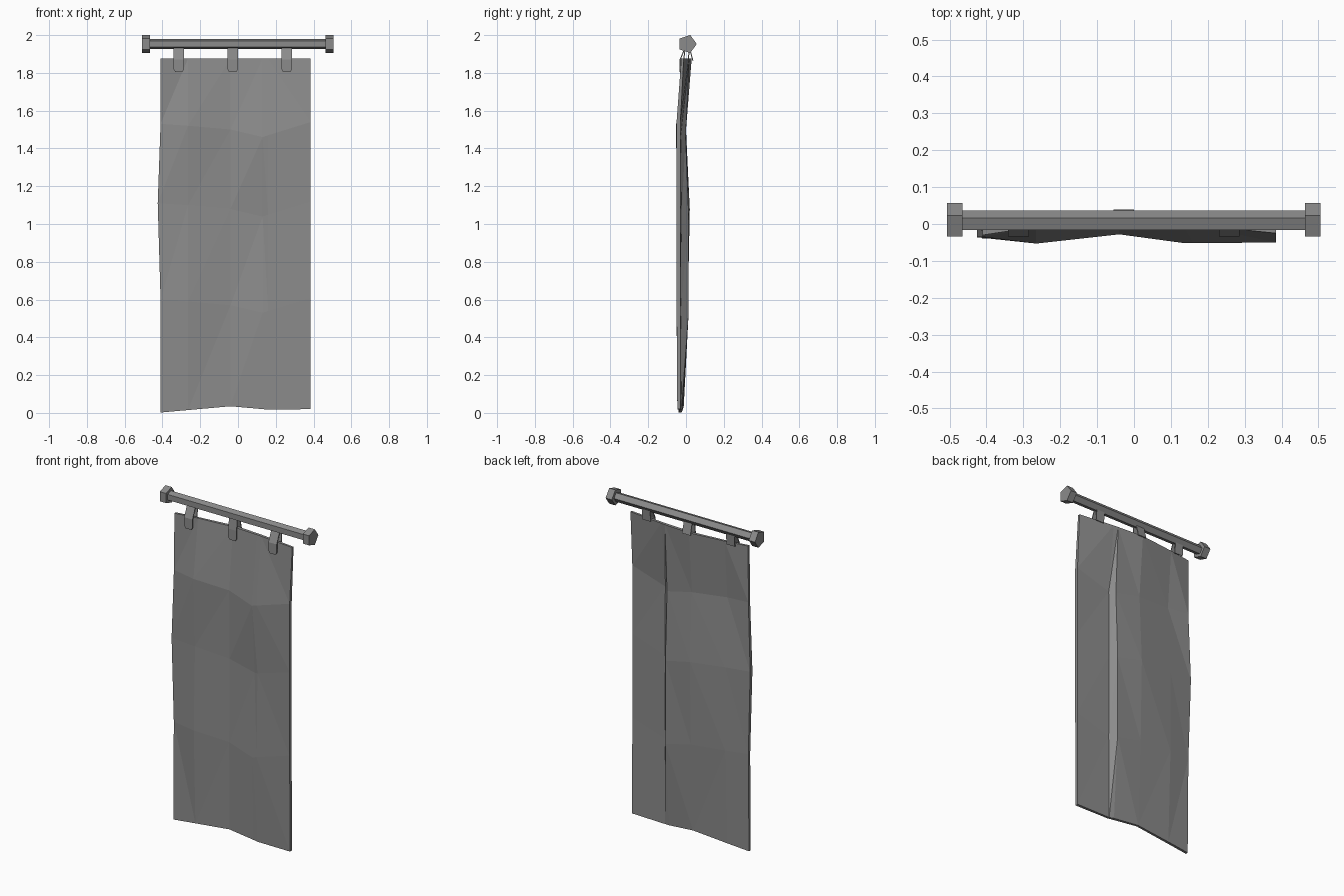
import bpy
import bmesh
from math import cos, sin, tau

if "Cube" in bpy.data.objects:
    bpy.data.objects.remove(bpy.data.objects["Cube"], do_unlink=True)

grey = bpy.data.materials.new("plain grey")
grey.use_nodes = True
colour = (0.26, 0.26, 0.26, 1)
grey.diffuse_color = colour
grey.node_tree.nodes["Principled BSDF"].inputs["Base Color"].default_value = colour


def finish(name, bm):
    """Turn a bmesh into a flat-shaded object with outward normals."""
    bmesh.ops.recalc_face_normals(bm, faces=bm.faces)
    mesh = bpy.data.meshes.new(name)
    bm.to_mesh(mesh)
    bm.free()
    mesh.materials.append(grey)
    obj = bpy.data.objects.new(name, mesh)
    bpy.context.collection.objects.link(obj)
    return obj


def extrude_profile(name, profile, x_start, x_end):
    """Sweep a closed (y, z) profile along x."""
    bm = bmesh.new()
    start = [bm.verts.new((x_start, y, z)) for y, z in profile]
    end = [bm.verts.new((x_end, y, z)) for y, z in profile]
    count = len(profile)
    bm.faces.new(start)
    bm.faces.new(end)
    for i in range(count):
        j = (i + 1) % count
        bm.faces.new((start[i], start[j], end[j], end[i]))
    return finish(name, bm)


def pentagon(radius):
    return [(0.007 + radius * cos(tau * i / 5), 1.953 + radius * sin(tau * i / 5))
            for i in range(5)]


# Five-sided rod with a wider cap on each end
extrude_profile("rod", pentagon(0.029), -0.48, 0.48)
extrude_profile("right_cap", pentagon(0.05), -0.507, -0.465)
extrude_profile("left_cap", pentagon(0.05), 0.463, 0.505)

# Cloth panel: front and back depths in thousandths, rows from top to bottom
columns = [-0.41, -0.265, -0.04, 0.13, 0.16, 0.385]
rows = [1.875, 1.5, 1.08, 0.57, 0.02]
sag = [0.03, 0.02, 0, -0.04, -0.03, 0.04]
hem = [-0.018, -0.005, 0.015, 0, -0.003, 0]
front_depth = [
    [-30, -8, 10, 0, -2, -25],
    [-35, -53, -28, -51, -52, -50],
    [-36, -38, -25, -25, -40, -50],
    [-36, -50, -28, -48, -50, -50],
    [-40, -34, -26, -36, -38, -46],
]
back_depth = [
    [-16, 5, 30, 18, 15, -12],
    [-18, -22, 0, -2, -28, -30],
    [-14, 0, 20, 14, -24, -30],
    [-18, 0, 10, 14, -28, -30],
    [-24, -18, -12, -18, -24, -28],
]


def cloth_point(bm, depth, r, c):
    z = rows[r]
    x = columns[c]
    if r == len(rows) - 1:
        z += hem[c]
    elif r > 0:
        z += sag[c]
    if r == 2 and c == 0:
        x -= 0.015
    return bm.verts.new((x, depth[r][c] / 1000, z))


bm = bmesh.new()
row_ids = range(len(rows))
col_ids = range(len(columns))
sheets = [[[cloth_point(bm, depth, r, c) for c in col_ids] for r in row_ids]
          for depth in (front_depth, back_depth)]
for sheet in sheets:
    for r in row_ids[:-1]:
        for c in col_ids[:-1]:
            bm.faces.new((sheet[r][c], sheet[r][c + 1],
                          sheet[r + 1][c + 1], sheet[r + 1][c]))

# Rim joining the two sheets
front, back = sheets
for r in (0, -1):
    for c in col_ids[:-1]:
        bm.faces.new((front[r][c], front[r][c + 1], back[r][c + 1], back[r][c]))
for c in (0, -1):
    for r in row_ids[:-1]:
        bm.faces.new((front[r][c], front[r + 1][c], back[r + 1][c], back[r][c]))
bmesh.ops.triangulate(bm, faces=bm.faces)
finish("cloth", bm)


def strap(name, x, front_y, back_y):
    """Folded tab: a long front tongue, a fold at the rod and a short back."""
    half = 0.028
    thick = 0.006
    bm = bmesh.new()
    path = [(front_y, 1.805, 0.7), (front_y, 1.82, 1), (front_y, 1.87, 1),
            (-0.004, 1.935, 1), (0.018, 1.935, 1), (back_y, 1.865, 1)]
    pairs = [[bm.verts.new((x + side * half * width, y, z)) for side in (-1, 1)]
             for y, z, width in path]
    for a, b in zip(pairs, pairs[1:]):
        bm.faces.new((a[0], a[1], b[1], b[0]))
    obj = finish(name, bm)
    solid = obj.modifiers.new("thickness", "SOLIDIFY")
    solid.thickness = thick
    solid.offset = 0


# Three hanging straps
strap("right_strap", -0.313, -0.031, 0.012)
strap("middle_strap", -0.028, -0.012, 0.036)
strap("left_strap", 0.258, -0.031, 0.012)
